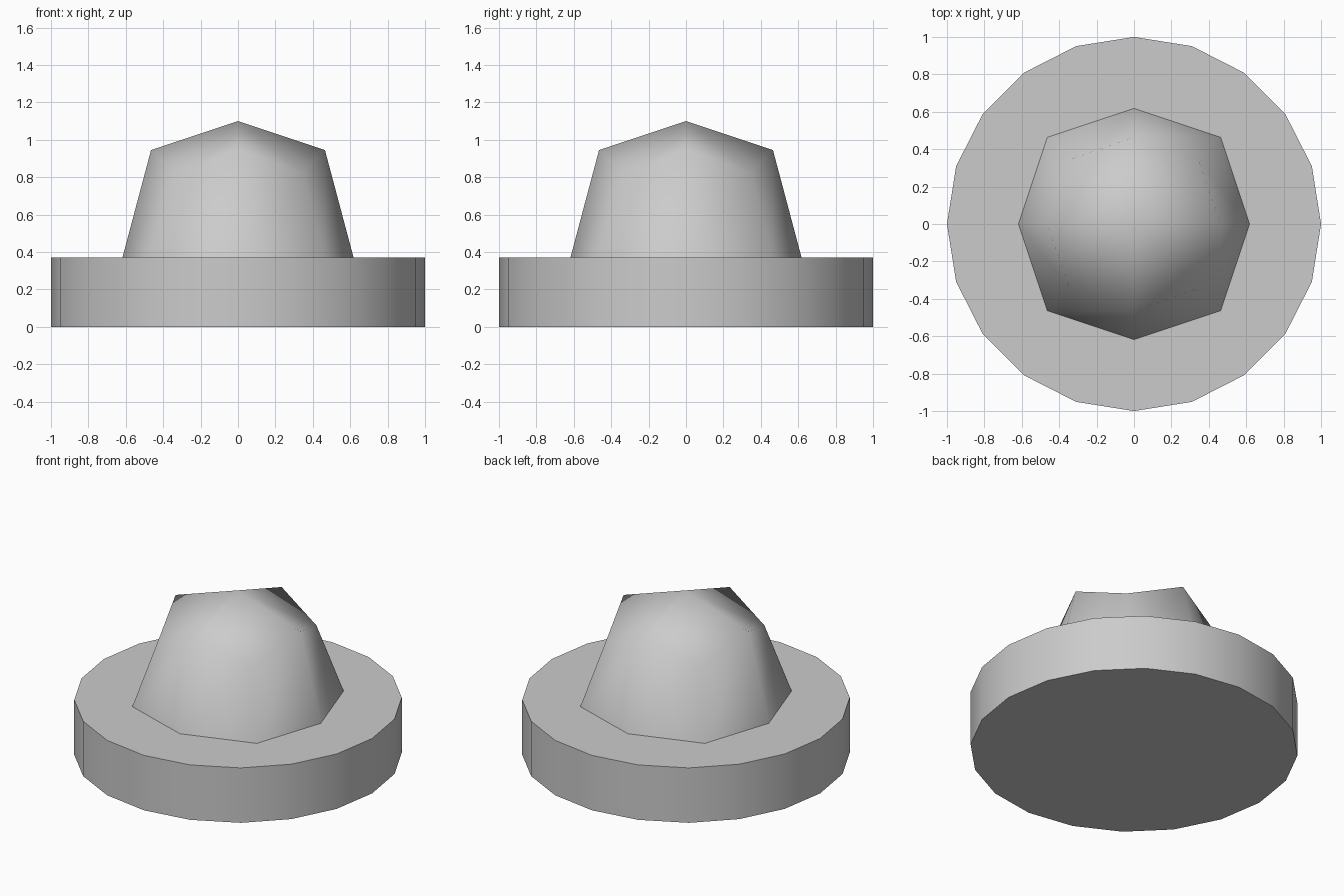
import bpy, bmesh
from math import sin, cos, pi, radians, sqrt

if "Cube" in bpy.data.objects:
    bpy.data.objects.remove(bpy.data.objects["Cube"])

BASE_H = 0.37


def ring(bm, straight, diagonal):
    """Eight vertices, alternating axis and diagonal (radius, height)."""
    verts = []
    for i in range(8):
        r, z = diagonal if i % 2 else straight
        a = i * pi / 4
        verts.append(bm.verts.new((r * cos(a), r * sin(a), z)))
    return verts


# Round base: low 20-sided disc
bpy.ops.mesh.primitive_cylinder_add(vertices=20, radius=1, depth=BASE_H,
                                    location=(0, 0, BASE_H / 2))
base = bpy.context.object
base.name = "round_base"
bpy.ops.object.shade_smooth_by_angle(angle=radians(30))

# Dome: upper half of a rounded cube, its lower ring drawn down into the base
bm = bmesh.new()
low = ring(bm, (0.62, 0.363), (0.465 * sqrt(2), 0.363))
high = ring(bm, (0.465, 0.945), (0.344 * sqrt(2), 0.824))
tip = bm.verts.new((0, 0, 1.10))
for i in range(8):
    j = (i + 1) % 8
    bm.faces.new((low[i], low[j], high[j], high[i]))
for i in range(0, 8, 2):
    bm.faces.new((tip, high[i], high[i + 1], high[(i + 2) % 8]))
for f in bm.faces:
    f.smooth = True
mesh = bpy.data.meshes.new("dome")
bm.to_mesh(mesh)
bm.free()
dome = bpy.data.objects.new("dome", mesh)
bpy.context.collection.objects.link(dome)
